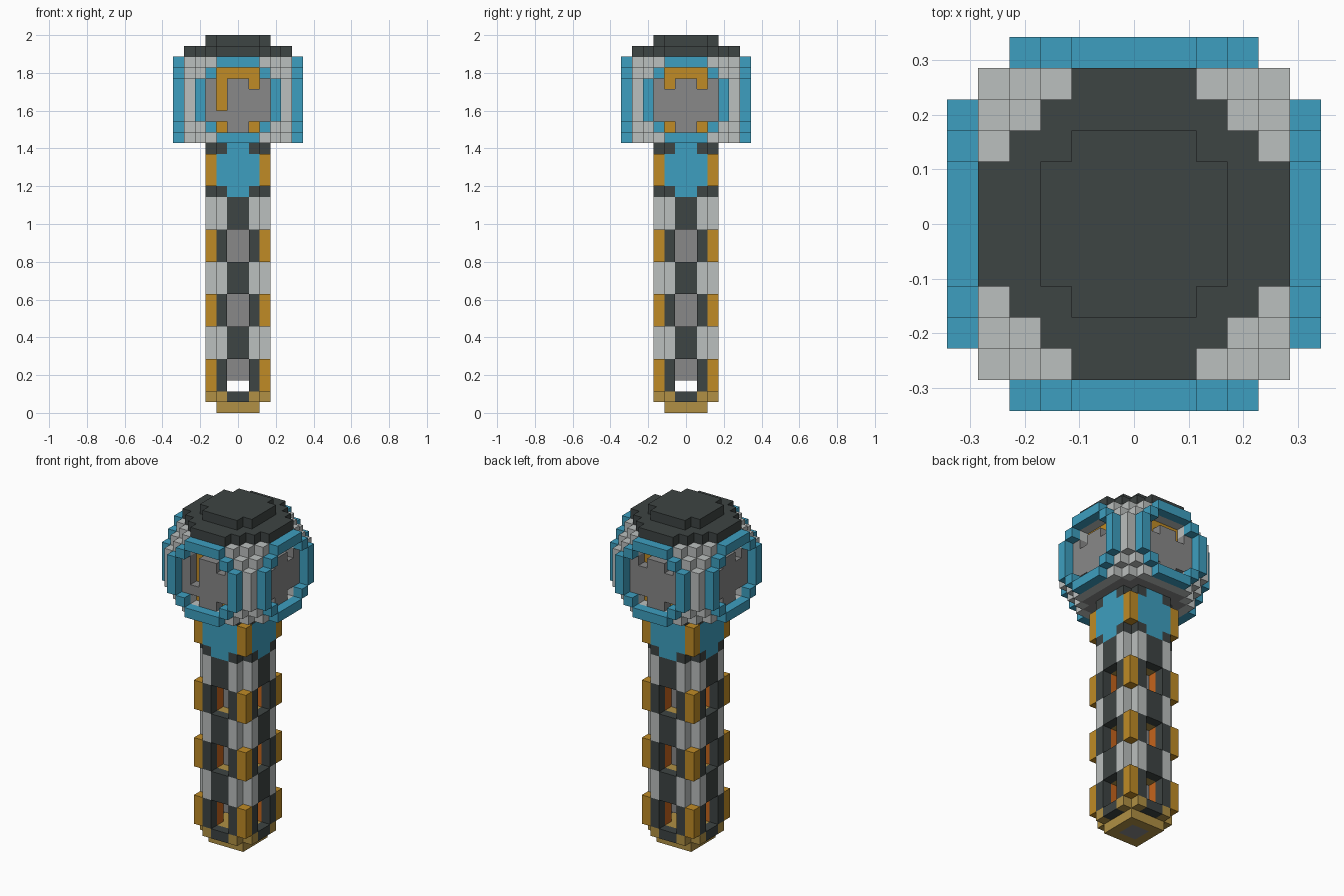
import bpy
import bmesh
from mathutils import Vector

cube = bpy.data.objects.get("Cube")
if cube:
    bpy.data.objects.remove(cube, do_unlink=True)

UNIT = 2 / 35      # edge of one block
MID = 29           # height of the head centre, in blocks

# Flat colours
COLOURS = {
    "blue": (64, 157, 190), "dark": (64, 70, 69), "light": (186, 190, 189),
    "grey": (135, 135, 135), "gold": (190, 138, 42), "tan": (175, 143, 70),
    "orange": (196, 100, 34),
}


def make_material(name, rgb):
    colour = [(c / 255) ** 2.2 for c in rgb] + [1]
    mat = bpy.data.materials.new(name)
    mat.use_nodes = True
    mat.diffuse_color = colour
    mat.node_tree.nodes["Principled BSDF"].inputs["Base Color"].default_value = colour
    return mat


MATERIALS = {name: make_material(name, rgb) for name, rgb in COLOURS.items()}
blocks = {}        # (x, y, z) -> (part, colour)


def square(half):
    return [(x, y) for x in range(-half, half) for y in range(-half, half)]


def radii(x, y):
    """Larger and smaller distance of a block centre from the axis."""
    a, b = abs(x + .5), abs(y + .5)
    return max(a, b), min(a, b)


# Handle: each band lists colours for these zones of its cross-section
ZONES = {(2.5, 2.5): 0, (2.5, 1.5): 1, (2.5, .5): 2,
         (1.5, 1.5): 3, (1.5, .5): 4, (.5, .5): 5}


def band(part, bottom, top, *zone_colours):
    for x, y in square(3):
        zone = ZONES[radii(x, y)]
        colour = zone_colours[zone]
        for z in range(bottom, top):
            if colour:
                blocks[x, y, z] = ("corner_bars" if zone == 0 else part, colour)


band("pommel", 0, 1, None, None, None, "tan", "tan", "grey")
band("pommel_collar", 1, 2, None, "tan", "dark", "tan", "tan", "tan")
for start in (2, 8, 14):
    band("window_frames", start, start + 3, "gold", "dark", None, "orange", None, "grey")
    band("grip_rings", start + 3, start + 6, None, "light", "dark", "tan", "tan", "grey")
for x, y in square(1):
    del blocks[x, y, 2]      # see-through slot under the core
band("neck", 20, 21, None, "dark", "blue", "blue", "blue", "blue")
band("neck", 21, 24, "gold", "blue", "blue", "blue", "blue", "blue")
band("neck", 24, 25, None, "dark", "blue", "blue", "blue", "blue")

# Head: blocky ball, cut flat above and below
for x, y in square(5):
    a, b = radii(x, y)
    for z in range(MID - 4, MID + 4):
        h = abs(z + .5 - MID)
        if a * a + b * b + h * h < 43:
            under = z == MID - 4 and a * a + b * b < 20
            blocks[x, y, z] = ("head_ball", "grey" if under else "light")

# Cap: two stepped dark discs
for x, y in square(5):
    a, b = radii(x, y)
    if a * a + b * b < 23:
        blocks[x, y, MID + 4] = ("cap_brim", "dark")
    if a < 3 and b < 2:
        blocks[x, y, MID + 5] = ("cap_top", "dark")


def turn(x, y, quarter):
    for _ in range(quarter):
        x, y = -1 - y, x
    return x, y


def plate_solid(u, h, quarter):
    """Outline of the grey plate, notched at its corners."""
    a = abs(u + .5)
    if h == 2 or (h == -3 and a > 1):
        return False
    if quarter == 0 and u == -2 and h in (-1, 0):
        return False
    return not (h == 1 and 1 < a < 2)


# Four round ports: blue rim, recessed grey plate, gold lining behind it
for quarter in range(4):
    for u, h in square(4):
        a, b = radii(u, h)
        if a * a + b * b > 15:
            continue
        z = MID + h
        outer, middle, inner = [(*turn(u, d, quarter), z) for d in (-6, -5, -4)]
        if a > 3 or (a > 2 and b > 2):
            blocks[outer] = ("port_rims", "blue")
        else:
            blocks[inner] = ("port_linings", "gold")
            if plate_solid(u, h, quarter):
                blocks[middle] = ("port_plates", "grey")
            else:
                blocks.pop(middle, None)

# Build one mesh per part from the exposed block sides
SIDES = [Vector(v) for v in ((1, 0, 0), (-1, 0, 0), (0, 1, 0),
                             (0, -1, 0), (0, 0, 1), (0, 0, -1))]


def build_part(part):
    cells = {c: v[1] for c, v in blocks.items() if v[0] == part}
    names = sorted(set(cells.values()))
    bm = bmesh.new()
    for cell, colour in cells.items():
        centre = Vector(cell) + Vector((.5, .5, .5))
        for n in SIDES:
            if tuple(int(c + d) for c, d in zip(cell, n)) in blocks:
                continue
            s = Vector((n.y, n.z, n.x))
            t = n.cross(s)
            corners = [(s + t), (t - s), (-s - t), (s - t)]
            face = bm.faces.new([bm.verts.new((centre + (n + k) / 2) * UNIT)
                                 for k in corners])
            face.material_index = names.index(colour)
    bmesh.ops.remove_doubles(bm, verts=bm.verts, dist=UNIT / 100)
    mesh = bpy.data.meshes.new(part)
    for name in names:
        mesh.materials.append(MATERIALS[name])
    bm.to_mesh(mesh)
    bm.free()
    bpy.context.collection.objects.link(bpy.data.objects.new(part, mesh))


for part in sorted({v[0] for v in blocks.values()}):
    build_part(part)
